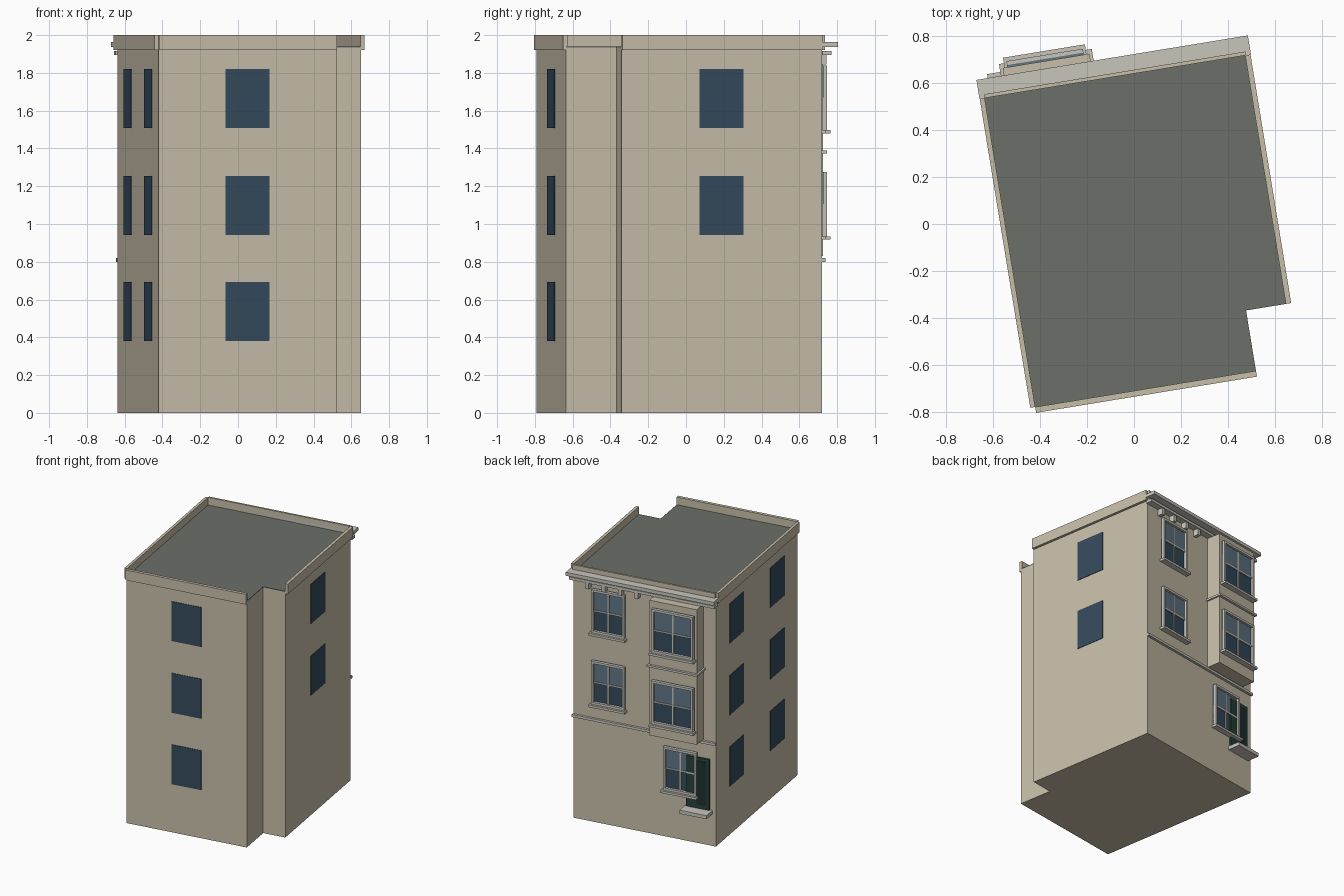
import bpy, bmesh, math

if "Cube" in bpy.data.objects:
    bpy.data.objects.remove(bpy.data.objects["Cube"])

ANGLE = math.radians(9.3)   # whole building is turned on its plot


def mat(name, r, g, b):
    m = bpy.data.materials.new(name)
    m.diffuse_color = (r, g, b, 1)
    m.use_nodes = True
    m.node_tree.nodes["Principled BSDF"].inputs["Base Color"].default_value = m.diffuse_color
    return m


WALL = mat("wall_stone", 0.58, 0.52, 0.40)
TRIM = mat("trim_stone", 0.58, 0.56, 0.50)
ROOF = mat("roof_felt", 0.15, 0.16, 0.14)
GLASS = mat("dark_glass", 0.035, 0.07, 0.11)
GLASS_TOP = mat("pale_glass", 0.12, 0.18, 0.24)
GREEN = mat("door_green", 0.02, 0.055, 0.045)
GREEN_DARK = mat("door_panel_green", 0.012, 0.03, 0.028)


def finish(name, bm, material):
    bmesh.ops.recalc_face_normals(bm, faces=bm.faces)
    me = bpy.data.meshes.new(name)
    bm.to_mesh(me)
    bm.free()
    me.materials.append(material)
    ob = bpy.data.objects.new(name, me)
    ob.rotation_euler.z = ANGLE
    bpy.context.collection.objects.link(ob)
    return ob


def boxes(name, material, *spans):
    """One object from boxes given as (x0, x1, y0, y1, z0, z1)."""
    bm = bmesh.new()
    for x0, x1, y0, y1, z0, z1 in spans:
        vs = bmesh.ops.create_cube(bm, size=1)["verts"]
        for v in vs:
            v.co = (x0 if v.co.x < 0 else x1,
                    y0 if v.co.y < 0 else y1,
                    z0 if v.co.z < 0 else z1)
    return finish(name, bm, material)


def prism(name, material, outline, z0, z1):
    bm = bmesh.new()
    f = bm.faces.new([bm.verts.new((x, y, z0)) for x, y in outline])
    up = bmesh.ops.extrude_face_region(bm, geom=[f])["geom"]
    for v in up:
        if isinstance(v, bmesh.types.BMVert):
            v.co.z = z1
    return finish(name, bm, material)


L, R, F, B = -0.542, 0.587, -0.712, 0.633    # wall planes
NX, NY = 0.412, -0.441                       # notch corner
plan = [(L, F), (NX, F), (NX, NY), (R, NY), (R, B), (L, B)]

# Main block and roof
prism("body", WALL, plan, 0, 1.935)
prism("roof", ROOF, plan, 1.935, 1.94)

# Parapets (none along the notch)
boxes("parapet_left", WALL, (L - 0.021, L, F + 0.01, B, 1.92, 2))
boxes("parapet_right", WALL, (R - 0.003, R + 0.02, NY, B, 1.92, 2))
boxes("parapet_front", WALL, (L, NX, F - 0.015, F + 0.01, 1.92, 2))
boxes("parapet_back", WALL, (L, R, B, B + 0.016, 1.92, 2))

# Cornice, brackets and string course on the back elevation
boxes("cornice_upper", TRIM, (L - 0.022, R + 0.022, B, 0.715, 1.936, 1.963))
boxes("cornice_lower", TRIM, (L - 0.012, R + 0.012, B, 0.682, 1.894, 1.916))
boxes("cornice_brackets", TRIM,
      *[(u - 0.014, u + 0.014, B, 0.675, 1.845, 1.894)
        for u in (0.07, 0.20, 0.33, 0.46)])
boxes("string_course", TRIM, (L - 0.006, R + 0.006, B, 0.652, 0.80, 0.82))

# Flush plain windows on the front, left and right walls
floors = [(0.38, 0.692), (0.943, 1.255), (1.508, 1.82)]
H, T = 0.118, 0.004
for i, (z0, z1) in enumerate(floors, 1):
    boxes(f"front_window_{i}", GLASS, (-0.065 - H, -0.065 + H, F - T, F, z0, z1))
    for side, v in (("a", 0.295), ("b", -0.375)):
        boxes(f"left_window_{i}{side}", GLASS, (L - T, L, v - H, v + H, z0, z1))
    if i > 1:
        boxes(f"right_window_{i}", GLASS, (R, R + T, 0.093 - H, 0.093 + H, z0, z1))

# Bay projecting from the back wall over two floors
BAY = 0.747
boxes("bay", WALL, (-0.445, -0.07, B, BAY, 0.83, 1.894))
boxes("bay_moulding", TRIM, (-0.458, -0.057, B, 0.766, 1.374, 1.39))


def sash_window(name, u, half, z0, z1, v):
    """Framed two-sash window with central bar and sill, facing +y."""
    w, mid, out = 0.018, (z0 + z1) / 2, v + 0.026
    a, b = u - half, u + half
    boxes(name + "_upper_glass", GLASS_TOP, (a, b, v, v + 0.009, mid, z1))
    boxes(name + "_lower_glass", GLASS, (a, b, v, v + 0.005, z0, mid))
    boxes(name + "_frame", TRIM,
          (a, a + w, v, out, z0, z1), (b - w, b, v, out, z0, z1),
          (a + w, b - w, v, out, z1 - w, z1), (a + w, b - w, v, out, z0, z0 + w))
    boxes(name + "_bars", TRIM,
          (a + w, b - w, v, v + 0.014, mid - 0.006, mid + 0.006),
          (u - 0.006, u + 0.006, v, v + 0.013, z0 + w, z1 - w))
    boxes(name + "_sill", TRIM, (a - 0.012, b + 0.012, v, v + 0.043, z0 - 0.018, z0))


sash_window("back_window_2", 0.305, 0.132, 0.935, 1.275, B)
sash_window("back_window_3", 0.305, 0.132, 1.498, 1.84, B)
sash_window("bay_window_2", -0.26, 0.165, 0.935, 1.275, BAY)
sash_window("bay_window_3", -0.26, 0.165, 1.498, 1.84, BAY)
sash_window("back_window_1", -0.265, 0.132, 0.375, 0.715, B)

# Raised door with inset panel and its step slab
D0, D1 = -0.495, -0.313
boxes("door", GREEN, (D0, D1, B, B + 0.014, 0.28, 0.68))
boxes("door_panel", GREEN_DARK, (D0 + 0.02, D1 - 0.085, B, B + 0.018, 0.31, 0.655))
boxes("door_step", TRIM, (-0.515, -0.30, B, 0.732, 0.252, 0.28))
